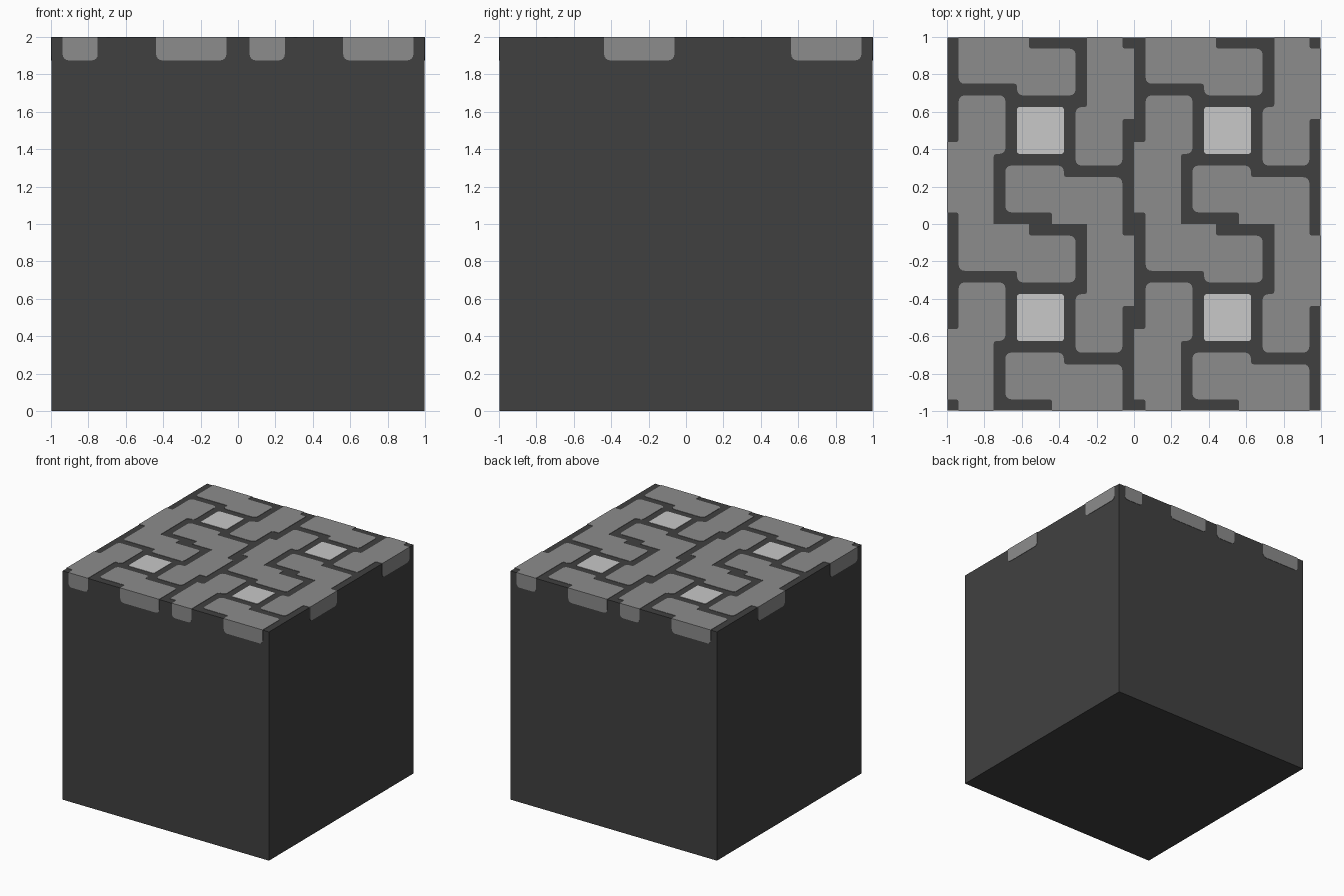
import bpy, bmesh, math
from mathutils import Matrix, Vector

if "Cube" in bpy.data.objects:
    bpy.data.objects.remove(bpy.data.objects["Cube"])

U = 1 / 16      # pattern grid unit, the pattern repeats every 16 units
T = 0.003       # plate thickness


def material(name, v):
    m = bpy.data.materials.new(name)
    m.diffuse_color = (v, v, v, 1)
    m.use_nodes = True
    m.node_tree.nodes["Principled BSDF"].inputs["Base Color"].default_value = m.diffuse_color
    return m


def finish(bm, name, mat):
    me = bpy.data.meshes.new(name)
    bmesh.ops.recalc_face_normals(bm, faces=bm.faces)
    bm.to_mesh(me)
    bm.free()
    me.materials.append(mat)
    ob = bpy.data.objects.new(name, me)
    bpy.context.collection.objects.link(ob)
    return ob


def rounded(pts, sharp, convex=0.5, concave=0.25, steps=4):
    """Round the corners of a counter-clockwise outline, except sharp ones."""
    out = []
    for i, p in enumerate(pts):
        p = Vector(p)
        if sharp(p):
            out.append(p)
            continue
        a = (Vector(pts[i - 1]) - p).normalized()
        b = (Vector(pts[(i + 1) % len(pts)]) - p).normalized()
        r = convex if b.cross(a) > 0 else concave
        centre = p + (a + b) * r
        for s in range(steps + 1):
            t = s / steps * math.pi / 2
            out.append(centre - b * r * math.cos(t) - a * r * math.sin(t))
    return out


def plate(bm, outline, matrix):
    """Thin closed plate from an outline in grid units."""
    low = [bm.verts.new(matrix @ Vector((p.x * U, p.y * U, 0))) for p in outline]
    high = [bm.verts.new(matrix @ Vector((p.x * U, p.y * U, T))) for p in outline]
    bm.faces.new(high)
    bm.faces.new(low[::-1])
    for i in range(len(low)):
        j = (i + 1) % len(low)
        bm.faces.new((low[i], low[j], high[j], high[i]))


dark = material("dark_grey", 0.0513)
mid = material("mid_grey", 0.262)
pale = material("pale_grey", 0.578)

# Dark block
bm = bmesh.new()
bmesh.ops.create_cube(bm, size=1, matrix=Matrix.Translation((0, 0, 1 - T / 2))
                      @ Matrix.Diagonal((2 - 2 * T, 2 - 2 * T, 2 - T, 1)))
finish(bm, "block_body", dark)

# Two interlocking stones, and the same pair turned half round
stone_a = [(1, 16), (1, 12), (6, 12), (6, 11), (11, 11), (11, 15), (7, 15), (7, 16)]
stone_b = [(12, 16), (12, 10), (11, 10), (11, 5), (15, 5), (15, 9),
           (16, 9), (16, 15), (15, 15), (15, 16)]
stones = [stone_a, stone_b]
stones += [[(16 - x, 16 - y) for x, y in s] for s in stones]


def on_border(p):
    return p.x in (0, 16) or p.y in (0, 16)


cells = [Matrix.Translation((x, y, 2 - T)) for x in (-1, 0) for y in (-1, 0)]

# Top stones
bm = bmesh.new()
for cell in cells:
    for s in stones:
        plate(bm, rounded(s, on_border), cell)
finish(bm, "paving_stones", mid)

# Pale square stones
bm = bmesh.new()
for cell in cells:
    plate(bm, rounded([(6, 6), (10, 6), (10, 10), (6, 10)], on_border, 0.2), cell)
finish(bm, "square_stones", pale)

# Stone ends showing on the four sides
bm = bmesh.new()
top = 2 - T / U
for k in range(4):
    turn = Matrix.Rotation(k * math.pi / 2, 4, 'Z')
    for x in (-1, 0):
        place = (turn @ Matrix.Translation((x, T - 1, 2 - 2 * U))
                 @ Matrix.Rotation(math.pi / 2, 4, 'X'))
        for a, b in ([(1, 4), (9, 15)] if k % 2 == 0 else [(9, 15)]):
            rect = [(a, 0), (b, 0), (b, top), (a, top)]
            plate(bm, rounded(rect, lambda p: p.y > 1), place)
finish(bm, "stone_ends", mid)
